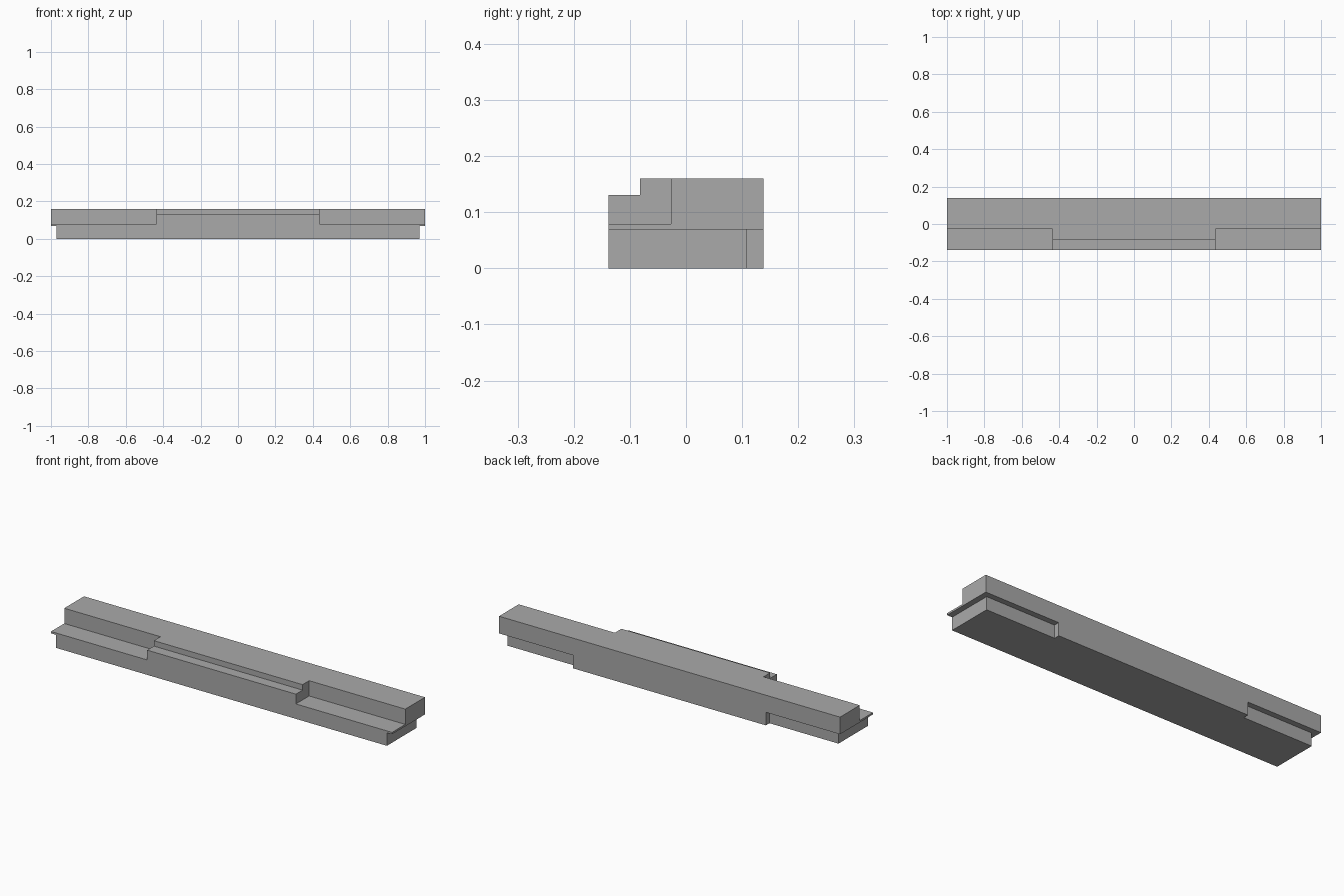
import bpy

if "Cube" in bpy.data.objects:
    bpy.data.objects.remove(bpy.data.objects["Cube"], do_unlink=True)

HALF_X, HALF_Y, TOP = 1.0, 0.138, 0.16
SEAM, LEDGE, STEP = 0.069, 0.079, 0.131
BLOCK_X = 0.436     # half width of the raised centre
OVER = 0.1          # cutter overshoot

grey = bpy.data.materials.new("grey")
grey.use_nodes = True
grey.diffuse_color = (0.4, 0.4, 0.4, 1)
grey.node_tree.nodes["Principled BSDF"].inputs["Base Color"].default_value = (0.4, 0.4, 0.4, 1)


def box(name, xs, ys, zs):
    """Box from its extents along each axis."""
    bpy.ops.mesh.primitive_cube_add(size=1)
    ob = bpy.context.object
    ob.name = ob.data.name = name
    for v in ob.data.vertices:
        v.co = [lo if c < 0 else hi for c, (lo, hi) in zip(v.co, (xs, ys, zs))]
    ob.data.materials.append(grey)
    return ob


# Full beam
beam = box("beam", (-HALF_X, HALF_X), (-HALF_Y, HALF_Y), (0, TOP))


def cut(name, xs, ys, zs):
    cutter = box(name, xs, ys, zs)
    mod = beam.modifiers.new(name, 'BOOLEAN')
    mod.operation, mod.solver, mod.object = 'DIFFERENCE', 'EXACT', cutter
    bpy.context.view_layer.objects.active = beam
    bpy.ops.object.modifier_apply(modifier=name)
    bpy.data.objects.remove(cutter, do_unlink=True)


# Shallow step along the front of the raised centre
cut("centre_step", (-HALF_X - OVER, HALF_X + OVER), (-HALF_Y - OVER, -0.082), (STEP, TOP + OVER))

# Mirrored cuts at both ends
for side, sign in (("left", 1), ("right", -1)):
    def span(a, b):
        return tuple(sorted((sign * a, sign * b)))
    end = HALF_X + OVER
    cut(side + "_front_ledge", span(BLOCK_X, end), (-HALF_Y - OVER, -0.027), (LEDGE, TOP + OVER))
    cut(side + "_end_undercut", span(0.97, end), (-HALF_Y - OVER, HALF_Y + OVER), (-OVER, SEAM))
    cut(side + "_back_undercut", span(0.565, end), (0.108, HALF_Y + OVER), (-OVER, SEAM))
